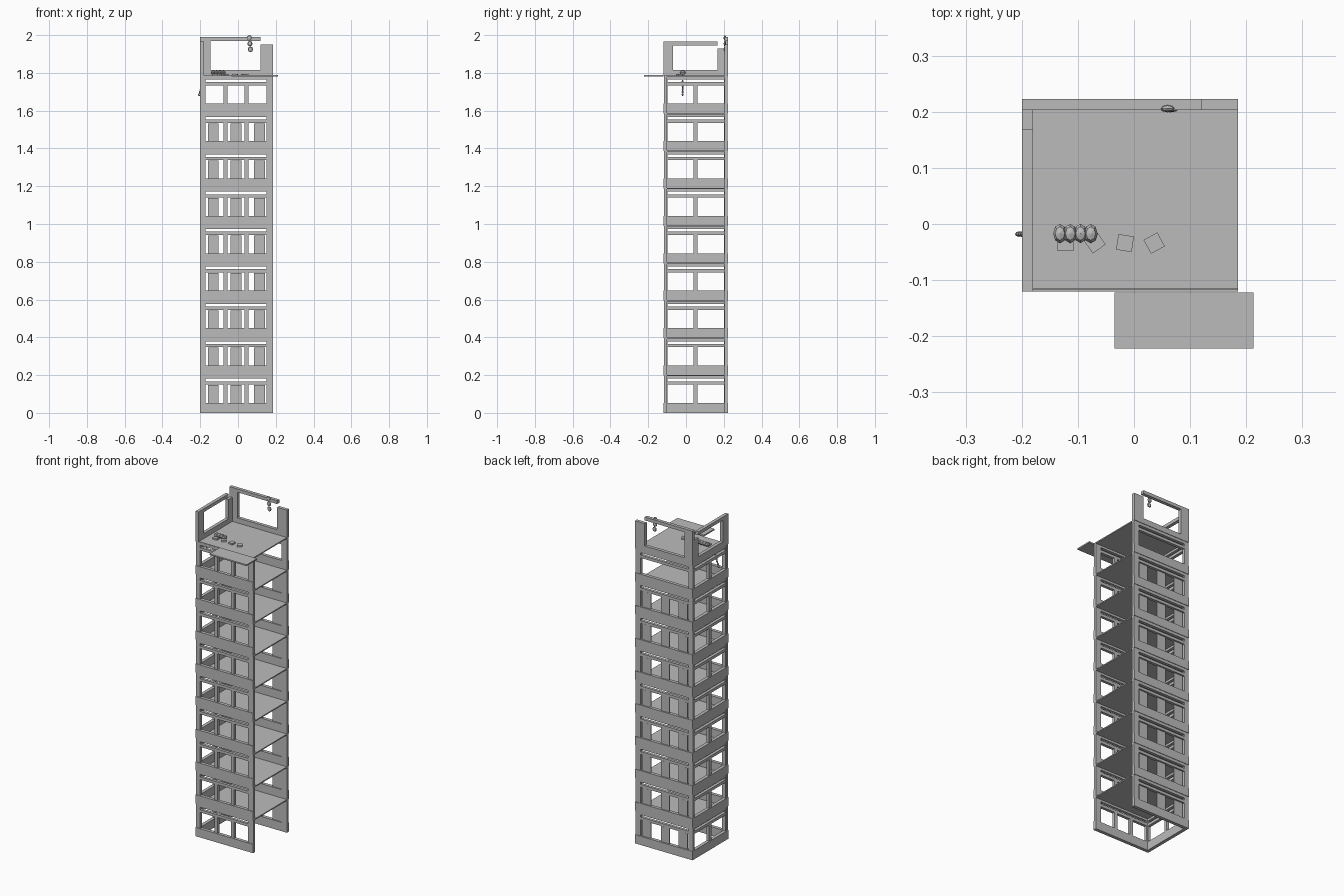
import bpy, bmesh
from mathutils import Matrix, Vector

old = bpy.data.objects.get("Cube")
if old:
    bpy.data.objects.remove(old, do_unlink=True)

GREY = (0.5, 0.5, 0.5, 1)
mat = bpy.data.materials.new("concrete grey")
mat.use_nodes = True
mat.diffuse_color = GREY
mat.node_tree.nodes["Principled BSDF"].inputs["Base Color"].default_value = GREY

X0, X1, Y0, Y1 = -0.2, 0.185, -0.12, 0.223
PITCH, FLOORS, T = 0.198, 9, 0.02
ROOF = PITCH * FLOORS


def finish(name, bm):
    mesh = bpy.data.meshes.new(name)
    bm.to_mesh(mesh)
    bm.free()
    mesh.materials.append(mat)
    obj = bpy.data.objects.new(name, mesh)
    bpy.context.collection.objects.link(obj)


def box(bm, x, y, z, turn=0):
    size = Vector((x[1] - x[0], y[1] - y[0], z[1] - z[0]))
    mid = Vector((sum(x) / 2, sum(y) / 2, sum(z) / 2))
    m = Matrix.Translation(mid) @ Matrix.Rotation(turn, 4, "Z") @ Matrix.Diagonal(size).to_4x4()
    bmesh.ops.create_cube(bm, size=1, matrix=m)


def wall(bm, place, a, b, z, windows):
    """One storey: sill, lintel, slit and band, with piers between the windows."""
    place(bm, (a, b), (z, z + 0.053), 0)
    place(bm, (a, b), (z + 0.15, z + 0.167), 0.003)
    place(bm, (a, b), (z + 0.181, z + PITCH), 0.003)
    # short ends that close the slit
    place(bm, (a, windows[0][0]), (z + 0.167, z + 0.181), 0.003)
    place(bm, (windows[-1][1], b), (z + 0.167, z + 0.181), 0.003)
    edges = [a] + [v for w in windows for v in w] + [b]
    for p, q in zip(edges[::2], edges[1::2]):
        place(bm, (p, q), (z + 0.053, z + 0.15), 0.003)


def front(bm, span, z, inset):
    box(bm, span, (Y0 + inset, Y0 + T), z)


def back(bm, span, z, inset):
    box(bm, span, (Y1 - T, Y1 - inset), z)


def side(bm, span, z, inset):
    box(bm, (X0 + inset, X0 + T), span, z)


# Three storeyed walls, open on the left
walls = {
    "front_wall": (front, X0, X1, [(-0.171, -0.076), (-0.055, 0.034), (0.055, 0.15)]),
    "back_wall": (back, X0, X1, [(-0.171, 0.15)]),
    "side_wall": (side, Y0 + T, Y1 - T, [(-0.098, 0.04), (0.06, 0.2)]),
}
for name, (place, a, b, windows) in walls.items():
    bm = bmesh.new()
    for i in range(FLOORS):
        wall(bm, place, a, b, i * PITCH, windows)
    finish(name, bm)

# Floor slabs and roof
bm = bmesh.new()
for i in range(1, FLOORS + 1):
    box(bm, (X0 + 0.004, X1), (Y0 + 0.004, Y1 - 0.004), (i * PITCH - 0.004, i * PITCH + 0.003))
finish("floor_slabs", bm)

# Boards standing in the back windows
bm = bmesh.new()
for i in range(FLOORS - 1):
    for x in (-0.16, -0.04, 0.085):
        box(bm, (x, x + 0.058), (0.209, 0.215), (i * PITCH + 0.053, i * PITCH + 0.147))
finish("window_boards", bm)

# Broken storey above the roof
bm = bmesh.new()
back(bm, (X0, X1), (ROOF, 1.815), 0)
back(bm, (X0, -0.145), (1.815, 1.97), 0)
back(bm, (0.12, X1), (1.815, 1.95), 0)
back(bm, (X0, 0.12), (1.97, 1.99), 0)
finish("back_parapet", bm)
bm = bmesh.new()
side(bm, (Y0, 0.203), (ROOF, 1.815), 0)
side(bm, (Y0, -0.07), (1.815, 1.965), 0)
side(bm, (0.168, 0.203), (1.815, 1.93), 0)
side(bm, (-0.07, 0.168), (1.945, 1.965), 0)
finish("side_parapet", bm)

# Loose slab overhanging the front
bm = bmesh.new()
box(bm, (-0.035, 0.213), (-0.222, -0.122), (1.782, 1.79))
finish("overhanging_slab", bm)

# Flat blocks lying on the roof
bm = bmesh.new()
for x, y, turn in ((-0.122, -0.034, 0), (-0.07, -0.033, 0.6), (-0.016, -0.034, -0.15), (0.036, -0.034, 0.5)):
    box(bm, (x - 0.014, x + 0.014), (y - 0.014, y + 0.014), (ROOF, ROOF + 0.012), turn)
finish("loose_blocks", bm)


def beads(name, start, end, count, scale):
    """Row of faceted beads between two points."""
    bm = bmesh.new()
    a, b = Vector(start), Vector(end)
    for i in range(count):
        spot = a.lerp(b, i / (count - 1))
        m = Matrix.Translation(spot) @ Matrix.Diagonal(scale).to_4x4()
        bmesh.ops.create_uvsphere(bm, u_segments=8, v_segments=4, radius=1, matrix=m)
    finish(name, bm)


beads("roof_beads", (-0.132, -0.017, 1.801), (-0.077, -0.017, 1.801), 4, Vector((0.012, 0.017, 0.012)))
beads("side_hanging_beads", (-0.182, -0.018, 1.755), (-0.205, -0.018, 1.685), 6, Vector((0.007, 0.005, 0.008)))
beads("back_hanging_beads", (0.06, 0.206, 1.985), (0.066, 0.206, 1.925), 3, Vector((0.014, 0.007, 0.015)))
